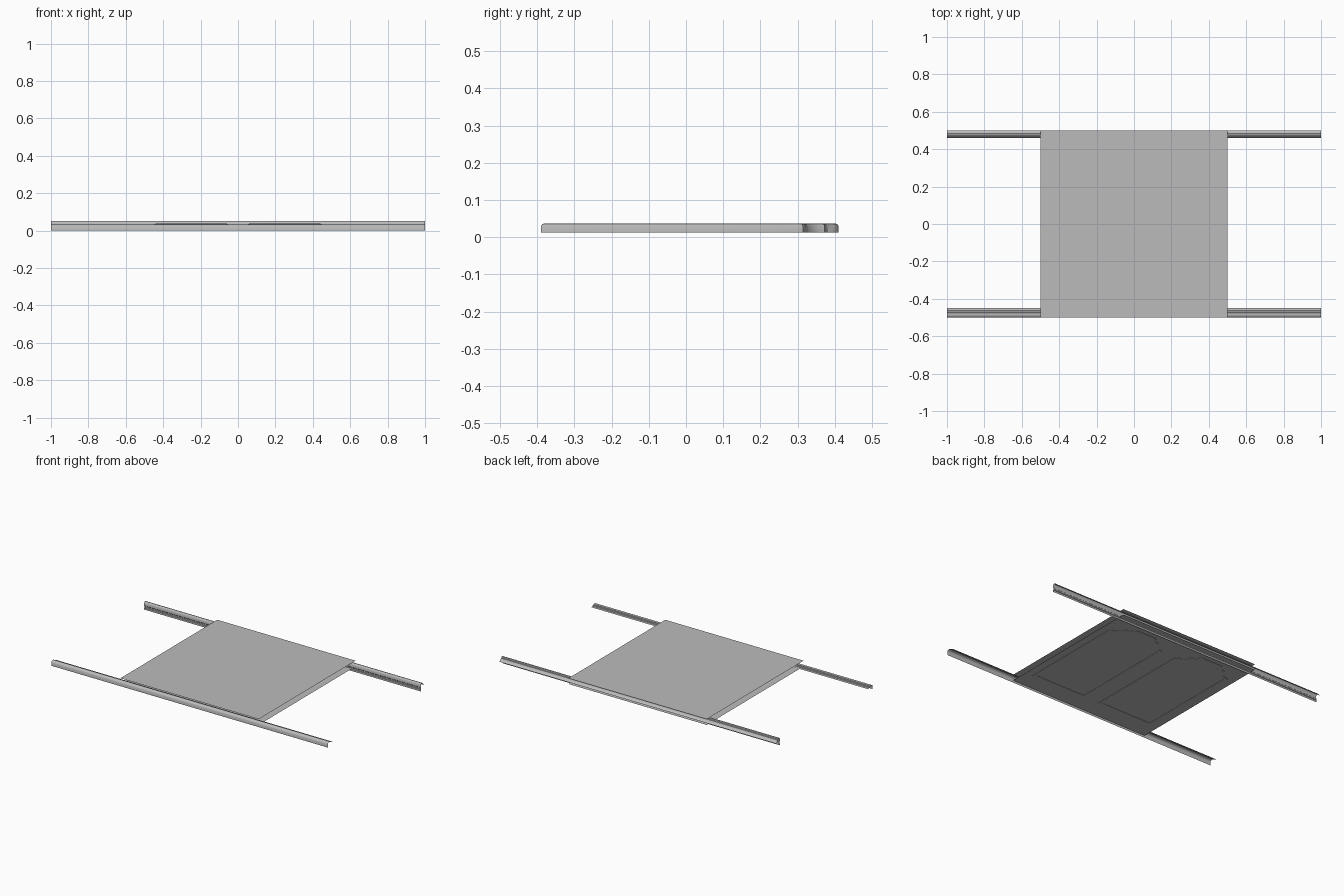
import bpy
from mathutils import Vector

if "Cube" in bpy.data.objects:
    bpy.data.objects.remove(bpy.data.objects["Cube"])

grey = bpy.data.materials.new("plain_grey")
grey.diffuse_color = (0.5, 0.5, 0.5, 1)
grey.use_nodes = True
grey.node_tree.nodes["Principled BSDF"].inputs["Base Color"].default_value = grey.diffuse_color


def make(name, verts, faces, smooth=True):
    mesh = bpy.data.meshes.new(name)
    mesh.from_pydata(verts, [], faces)
    mesh.materials.append(grey)
    ob = bpy.data.objects.new(name, mesh)
    bpy.context.collection.objects.link(ob)
    if smooth:
        bpy.context.view_layer.objects.active = ob
        ob.select_set(True)
        bpy.ops.object.shade_smooth_by_angle(angle=0.6)
        ob.select_set(False)
    return ob


def sheet(name, z):
    make(name, [(-.5, -.5, z), (.5, -.5, z), (.5, .5, z), (-.5, .5, z)],
         [(0, 1, 2, 3)], False)


def rail(name, profile):
    # open-ended moulding: (y, z) section drawn along x
    n = len(profile)
    verts = [(x, y, z) for x in (-1, 1) for y, z in profile]
    faces = [(i, i + n, i + n + 1, i + 1) for i in range(n - 1)]
    make(name, verts, faces)


def frame(name, cx, outline, section):
    # closed moulding: section (inset, z) mitred around the outline
    pts = [Vector(p) for p in outline]
    n, m = len(pts), len(section)
    verts, faces = [], []
    for i, p in enumerate(pts):
        a = (p - pts[i - 1]).normalized()
        b = (pts[(i + 1) % n] - p).normalized()
        na, nb = Vector((-a.y, a.x)), Vector((-b.y, b.x))
        mitre = (na + nb) / max(1 + na.dot(nb), 0.5)
        for d, z in section:
            q = p + mitre * d
            verts.append((q.x + cx, q.y, z))
    for i in range(n):
        j = (i + 1) % n
        for k in range(m):
            l = (k + 1) % m
            faces.append((i * m + k, j * m + k, j * m + l, i * m + l))
    make(name, verts, faces)


# Two flat wall sheets
sheet("upper_wall_sheet", 0.052)
sheet("lower_wall_sheet", 0.0145)

# Front and back mouldings
rail("front_rail", [(-.5, 0), (-.5, .022), (-.497, .027), (-.49, .031),
                    (-.48, .032), (-.475, .030), (-.474, .026),
                    (-.465, .025), (-.463, .021), (-.45, .019)])
rail("back_rail", [(.46, 0), (.46, .012), (.463, .014), (.463, .022),
                   (.459, .026), (.459, .040), (.462, .047), (.468, .052),
                   (.474, .051), (.476, .044), (.483, .043), (.486, .035),
                   (.492, .030), (.5, .026)])

# Panel frames with stepped corners at the back
corner = [(.2, .30), (.196, .314), (.184, .322), (.166, .323), (.153, .329),
          (.140, .342), (.129, .357), (.124, .373), (.108, .375),
          (.094, .382), (.086, .398), (.07, .41)]
outline = [(-.2, -.39), (.2, -.39)] + corner
outline += [(-x, y) for x, y in reversed(corner)]
section = [(0, .0125), (0, .030), (.003, .035), (.009, .037),
           (.015, .035), (.018, .030), (.022, .0125)]
for side, cx in (("left", -.25), ("right", .25)):
    frame(side + "_panel_frame", cx, outline, section)
